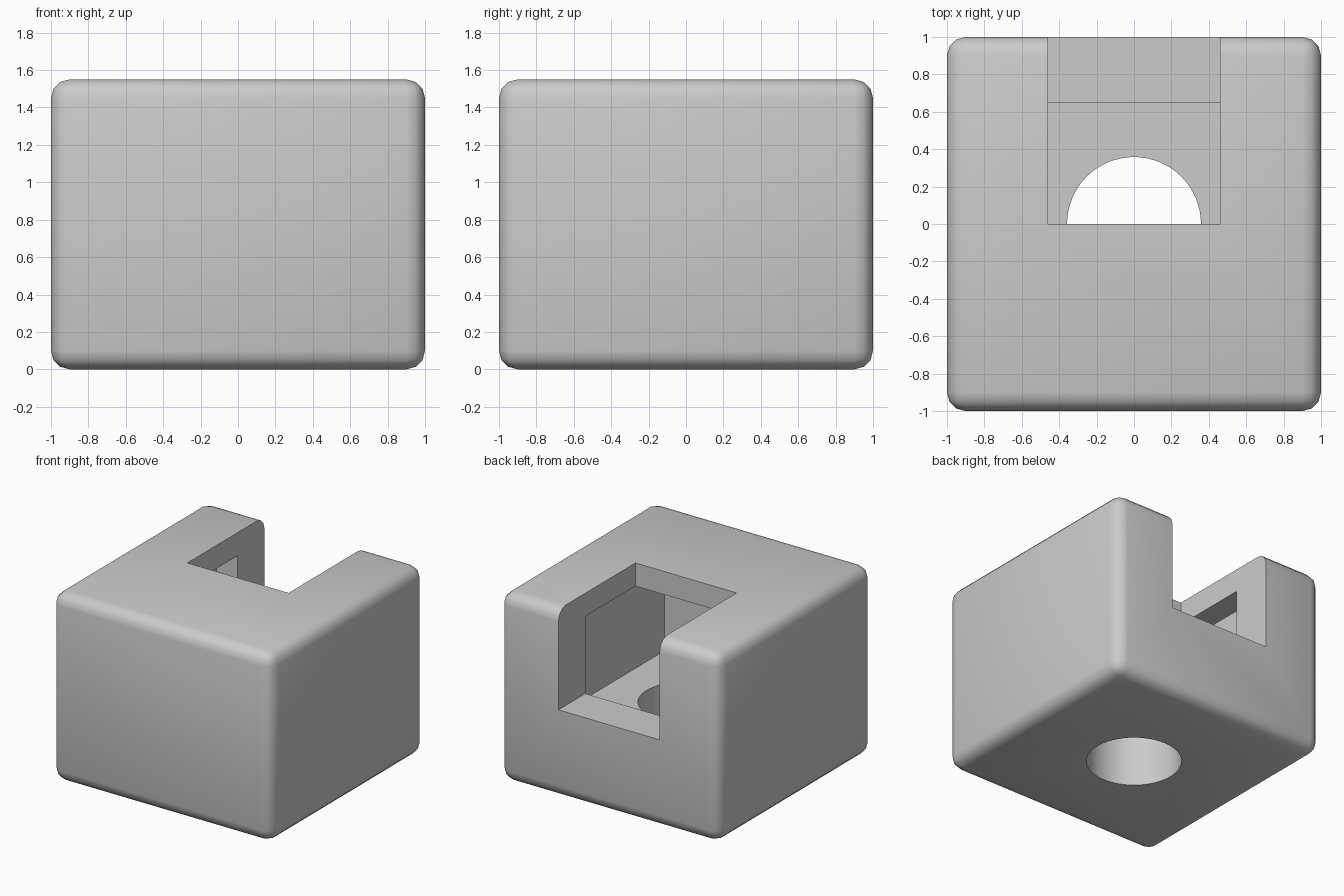
import bpy
import math

cube = bpy.data.objects.get("Cube")
if cube:
    bpy.data.objects.remove(cube, do_unlink=True)

HEIGHT = 1.55
grey = bpy.data.materials.new("light grey")
grey.use_nodes = True
colour = (0.6, 0.6, 0.6, 1)
grey.diffuse_color = colour
grey.node_tree.nodes["Principled BSDF"].inputs["Base Color"].default_value = colour


def box(name, low, high):
    """Axis-aligned box between two corners."""
    centre = [(a + b) / 2 for a, b in zip(low, high)]
    bpy.ops.mesh.primitive_cube_add(size=1, location=centre)
    ob = bpy.context.object
    ob.name = name
    ob.scale = [b - a for a, b in zip(low, high)]
    bpy.ops.object.transform_apply(location=False, rotation=False, scale=True)
    ob.data.materials.append(grey)
    return ob


# Rounded outer block
block = box("housing_block", (-1, -1, 0), (1, 1, HEIGHT))
bevel = block.modifiers.new("rounded_edges", "BEVEL")
bevel.width = 0.1
bevel.segments = 3
bevel.limit_method = "NONE"

# Square inner chamber, rear slot open to the top, and round hole in the floor
chamber = box("chamber_cutter", (-0.65, -0.65, 0.53), (0.65, 0.65, 1.36))
slot = box("slot_cutter", (-0.46, 0, 0.725), (0.46, 1.2, HEIGHT + 0.2))
bpy.ops.mesh.primitive_cylinder_add(vertices=64, radius=0.358, depth=1.2, location=(0, 0, 0.3))
hole = bpy.context.object
hole.name = "hole_cutter"
hole.data.materials.append(grey)

for cutter in (chamber, slot, hole):
    cut = block.modifiers.new(cutter.name, "BOOLEAN")
    cut.operation = "DIFFERENCE"
    cut.solver = "EXACT"
    cut.object = cutter

# Bake the cuts, then drop the cutters
bpy.ops.object.select_all(action="DESELECT")
block.select_set(True)
bpy.context.view_layer.objects.active = block
for name in [m.name for m in block.modifiers]:
    bpy.ops.object.modifier_apply(modifier=name)
for cutter in (chamber, slot, hole):
    bpy.data.objects.remove(cutter, do_unlink=True)
bpy.ops.object.shade_smooth_by_angle(angle=math.radians(32))
